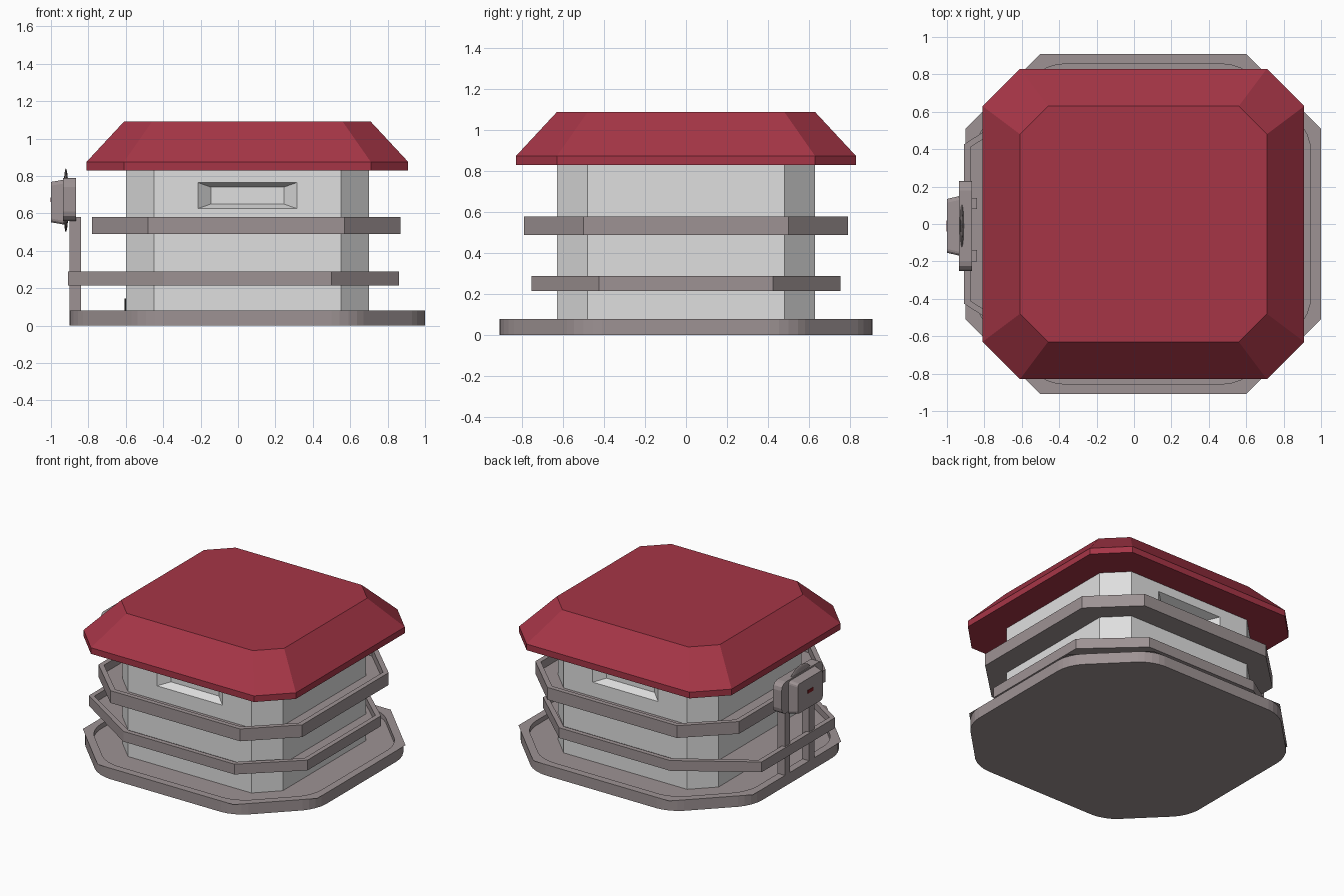
import bpy, bmesh
from mathutils import Vector

cube = bpy.data.objects.get("Cube")
if cube:
    bpy.data.objects.remove(cube, do_unlink=True)


def material(name, rgb):
    m = bpy.data.materials.new(name)
    m.use_nodes = True
    col = (*rgb, 1)
    m.diffuse_color = col
    m.node_tree.nodes["Principled BSDF"].inputs["Base Color"].default_value = col
    return m


RED = material("roof red", (0.38, 0.036, 0.062))
GREY = material("warm grey", (0.34, 0.29, 0.295))
WHITE = material("wall white", (0.74, 0.74, 0.74))
BLACK = material("black", (0.01, 0.01, 0.01))
DARK_RED = material("button red", (0.2, 0.01, 0.015))


def finish(name, bm, mat):
    bmesh.ops.recalc_face_normals(bm, faces=bm.faces)
    me = bpy.data.meshes.new(name)
    bm.to_mesh(me)
    bm.free()
    me.materials.append(mat)
    ob = bpy.data.objects.new(name, me)
    bpy.context.collection.objects.link(ob)
    return ob


def octagon(x0, x1, y, cl, cr, cy, d=0.0):
    """Chamfered rectangle, inset by d; cl/cr are the left and right corner cuts."""
    k = 0.586 * d
    x0, x1, y, cl, cr, cy = x0 + d, x1 - d, y - d, cl - k, cr - k, cy - k
    return [(x0 + cl, -y), (x1 - cr, -y), (x1, cy - y), (x1, y - cy),
            (x1 - cr, y), (x0 + cl, y), (x0, y - cy), (x0, cy - y)]


def stack(loops):
    """Closed solid through a list of (outline, z) rings."""
    bm = bmesh.new()
    rings = [[bm.verts.new((x, y, z)) for x, y in pts] for pts, z in loops]
    for a, b in zip(rings, rings[1:]):
        n = len(a)
        for i in range(n):
            j = (i + 1) % n
            bm.faces.new((a[i], a[j], b[j], b[i]))
    bm.faces.new(rings[0][::-1])
    bm.faces.new(rings[-1])
    return bm


def tray(name, dims, z0, z1, floor, rim, rounding=0):
    outer, inner = octagon(*dims), octagon(*dims, d=rim)
    bm = stack([(outer, z0), (outer, z1), (inner, z1), (inner, floor)])
    if rounding:
        upright = [e for e in bm.edges
                   if (e.verts[0].co.xy - e.verts[1].co.xy).length < 1e-5]
        bmesh.ops.bevel(bm, geom=upright, offset=rounding, segments=4,
                        profile=0.5, affect='EDGES')
    return finish(name, bm, GREY)


def box(name, lo, hi, mat, bevel=0, taper=1.0):
    lo, hi = Vector(lo), Vector(hi)
    mid, size = (lo + hi) / 2, hi - lo
    bm = bmesh.new()
    bmesh.ops.create_cube(bm, size=1)
    for v in bm.verts:
        if v.co.x < 0:            # narrow the outward end
            v.co.y *= taper
            v.co.z *= taper
        v.co = mid + v.co * size
    if bevel:
        along_x = [e for e in bm.edges
                   if abs(e.verts[0].co.x - e.verts[1].co.x) > size.x / 2]
        bmesh.ops.bevel(bm, geom=along_x, offset=bevel, segments=3,
                        profile=0.5, affect='EDGES')
    return finish(name, bm, mat)


# Base and the two shallow shelves around the walls
tray("base_tray", (-0.90, 1.0, 0.91, 0.40, 0.40, 0.40), 0, 0.08, 0.045, 0.055, 0.1)
tray("lower_shelf", (-0.91, 0.86, 0.755, 0.51, 0.36, 0.33), 0.215, 0.29, 0.24, 0.035)
tray("upper_shelf", (-0.78, 0.87, 0.79, 0.30, 0.30, 0.29), 0.49, 0.58, 0.52, 0.035)

# Walls with a tapered slot sunk into front and back
wall = octagon(-0.60, 0.70, 0.63, 0.15, 0.15, 0.15)
bm = stack([(wall, 0.03), (wall, 0.84)])
bm.normal_update()
for f in [f for f in bm.faces if abs(f.normal.y) > 0.9]:
    for half_w, half_h, depth in ((0.265, 0.07, 0), (0.195, 0.045, 0.06)):
        c = f.calc_center_median()
        bmesh.ops.inset_individual(bm, faces=[f], thickness=0.01)
        for v in f.verts:
            v.co.x = 0.05 + (half_w if v.co.x > 0.05 else -half_w)
            v.co.z = 0.695 + (half_h if v.co.z > c.z else -half_h)
            v.co.y -= depth if v.co.y > 0 else -depth
finish("walls", bm, WHITE)

# Roof
eave = octagon(-0.81, 0.91, 0.83, 0.20, 0.20, 0.20)
crown = octagon(-0.61, 0.71, 0.63, 0.15, 0.15, 0.15)
finish("roof", stack([(eave, 0.83), (eave, 0.875), (crown, 1.09)]), RED)

# Control box on two posts at the side
for side, y in (("back", 0.11), ("front", -0.17)):
    box(side + "_post", (-0.90, y - 0.03, 0.04), (-0.84, y + 0.03, 0.58), GREY)
box("control_plate", (-0.935, -0.25, 0.56), (-0.865, 0.23, 0.79), GREY, 0.05)
box("control_head", (-1.0, -0.17, 0.54), (-0.93, 0.15, 0.78), GREY, 0.02, 0.9)
box("control_button", (-1.003, -0.04, 0.66), (-0.998, 0.02, 0.685), DARK_RED)

# Thin lens-shaped disc behind the head
bm = bmesh.new()
bmesh.ops.create_uvsphere(bm, u_segments=24, v_segments=12, radius=1)
for v in bm.verts:
    v.co = Vector((-0.92, -0.01, 0.67)) + v.co * Vector((0.014, 0.16, 0.17))
disc = finish("control_disc", bm, GREY)
for p in disc.data.polygons:
    p.use_smooth = True

# Low entry plate on the wall
box("entry_plate", (-0.607, -0.15, 0.08), (-0.599, 0.15, 0.145), BLACK)
